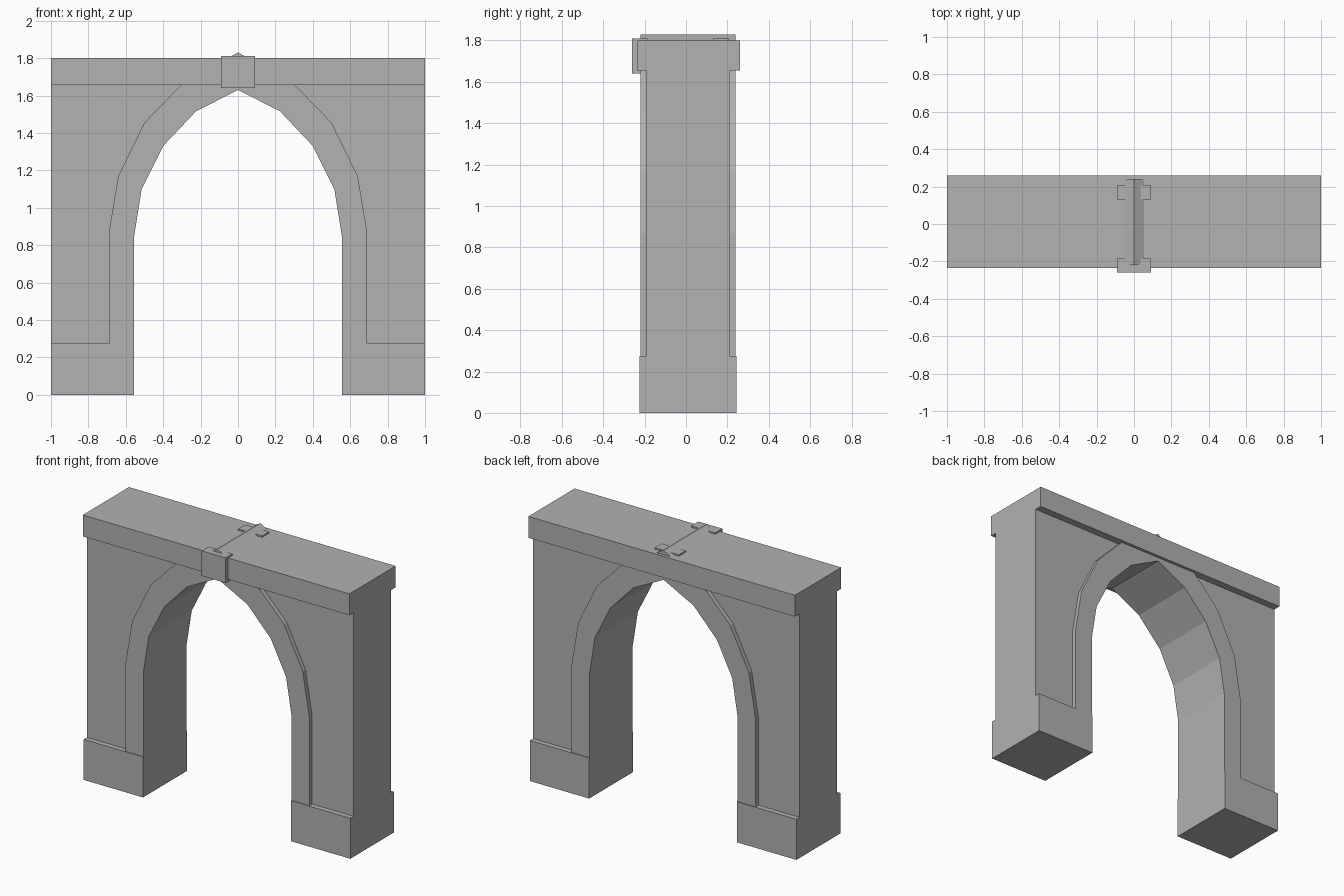
import bpy
import bmesh

old = bpy.data.objects.get("Cube")
if old:
    bpy.data.objects.remove(old, do_unlink=True)

stone = bpy.data.materials.new("grey_stone")
stone.use_nodes = True
grey = (0.445, 0.445, 0.445, 1)
stone.diffuse_color = grey
stone.node_tree.nodes["Principled BSDF"].inputs["Base Color"].default_value = grey


def extrude(name, outline, y0, y1):
    """Extrude an x-z outline from y0 to y1."""
    bm = bmesh.new()
    face = bm.faces.new([bm.verts.new((x, y0, z)) for x, z in outline])
    new = bmesh.ops.extrude_face_region(bm, geom=[face])["geom"]
    moved = [v for v in new if isinstance(v, bmesh.types.BMVert)]
    bmesh.ops.translate(bm, verts=moved, vec=(0, y1 - y0, 0))
    bmesh.ops.recalc_face_normals(bm, faces=bm.faces)
    mesh = bpy.data.meshes.new(name)
    bm.to_mesh(mesh)
    bm.free()
    mesh.materials.append(stone)
    obj = bpy.data.objects.new(name, mesh)
    bpy.context.collection.objects.link(obj)
    return obj


def rect(x0, x1, z0, z1):
    return [(x0, z0), (x1, z0), (x1, z1), (x0, z1)]


def flip(points):
    return [(-x, z) for x, z in points]


BASE, BEAM = 0.275, 1.655

# Half curves of the pointed arch, from springing to apex
inner = [(0.555, BASE), (0.555, 0.85), (0.515, 1.10), (0.40, 1.33), (0.225, 1.515), (0, 1.63)]
outer = [(0.69, BASE), (0.69, 0.87), (0.64, 1.17), (0.50, 1.455), (0.30, 1.66), (0, 1.83)]

# Raised arch moulding, its apex ridge showing above the beam
ring = outer + flip(outer[-2::-1]) + flip(inner[:-1]) + inner[:0:-1] + inner[:1]
extrude("arch_moulding", ring, -0.22, 0.24)

# Recessed wall panels, tucked behind the moulding
middle = [((a + c) / 2, (b + d) / 2) for (a, b), (c, d) in zip(inner, outer)]
panel = [(1, BASE)] + middle[:-1] + [(0.14, BEAM), (1, BEAM)]
plinth = rect(0.555, 1, 0, BASE)
for side, place in (("left", list), ("right", flip)):
    extrude(side + "_wall_panel", place(panel), -0.19, 0.21)
    extrude(side + "_plinth", place(plinth), -0.225, 0.245)

# Top beam
extrude("top_beam", rect(-1, 1, BEAM, 1.80), -0.235, 0.26)

# Keystones: the front one projects, the rear one only breaks the top
for name, y in (("front_keystone", -0.26), ("rear_keystone", 0.13)):
    extrude(name, rect(-0.09, 0.09, 1.64, 1.81), y, y + 0.075)
